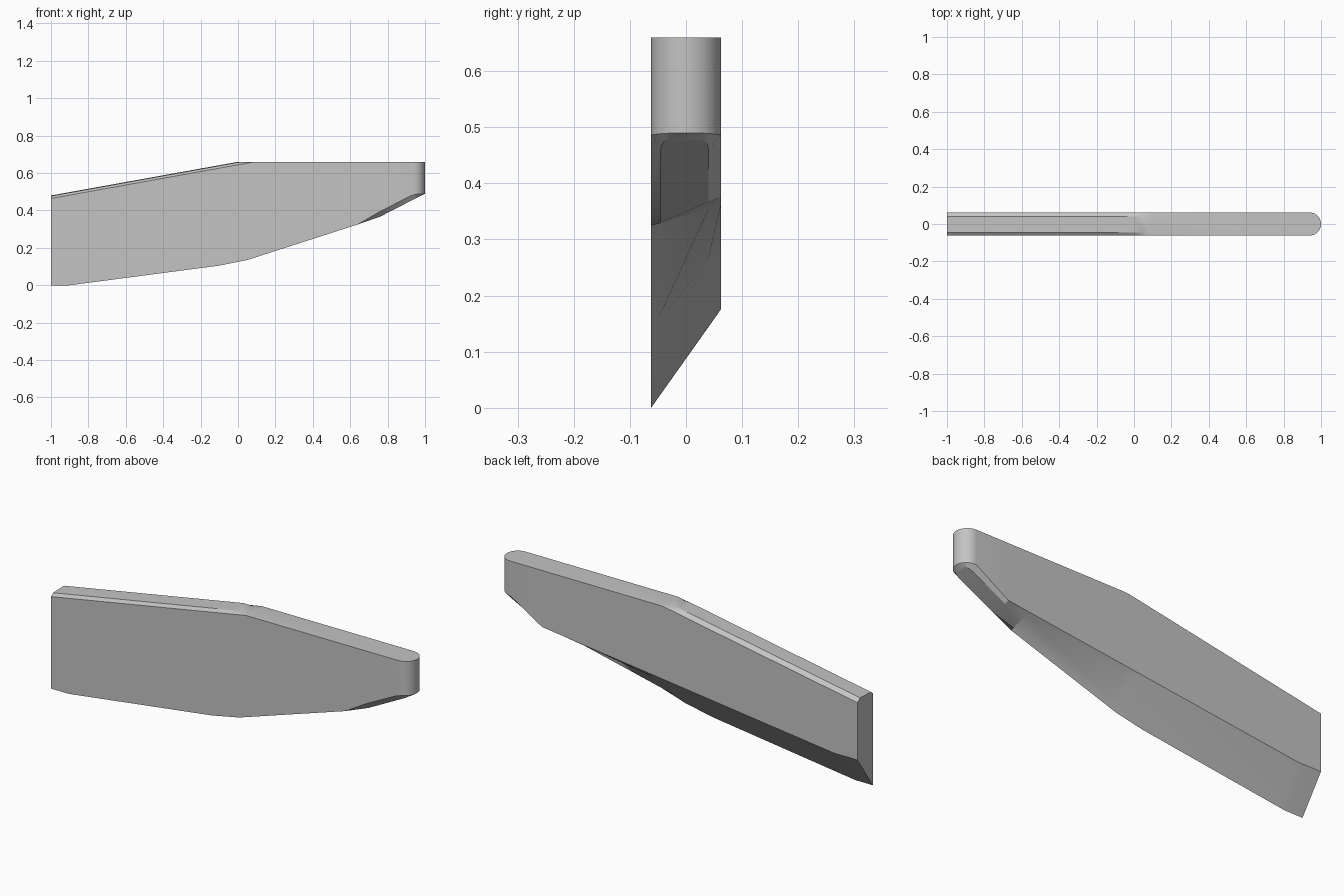
import bpy, bmesh, math

cube = bpy.data.objects.get("Cube")
if cube:
    bpy.data.objects.remove(cube, do_unlink=True)

HALF = 0.062          # half the thickness
NOSE = 1 - HALF       # where the rounded end begins
COLUMNS = (-1, -0.73, 0.65, 1)      # positions across the thickness
CROWN = (0.016, 0.003, 0, 0.016)    # drop of the eased top edges

# Lower edges as (x, z)
FRONT_EDGE = [(-1, 0), (-0.9, 0), (-0.1, 0.105), (0.05, 0.135),
              (0.64, 0.325), (0.76, 0.395), (NOSE, 0.485), (1, 0.49)]
BACK_EDGE = [(-1, 0.175), (-0.87, 0.175), (0.76, 0.375), (NOSE, 0.485), (1, 0.49)]
KEEL = [(0.76, 0.367), (1, 0.49)]


def along(points, x):
    """Height of a polyline at x."""
    for (x0, z0), (x1, z1) in zip(points, points[1:]):
        if x <= x1:
            return z0 + (z1 - z0) * (x - x0) / (x1 - x0)
    return points[-1][1]


def bottom(x, i):
    front, back = along(FRONT_EDGE, x), along(BACK_EDGE, x)
    if x > 0.75 and i in (1, 2):
        return along(KEEL, x)
    return front + (back - front) * (COLUMNS[i] + 1) / 2


def top(x, i):
    return min(0.66, 0.48 + 0.18 * (x + 1) - CROWN[i])


# Stations along the length, then around the rounded end
stations = [(x, HALF) for x in (-1, -0.9, -0.87, -0.1, 0, 0.05, 0.09, 0.64, 0.76)]
for k in range(9):
    a = math.radians(k * 10.5)
    stations.append((NOSE + HALF * math.sin(a), HALF * math.cos(a)))
stations[-1] = (1, stations[-1][1])

# Loft the closed sections into one solid
bm = bmesh.new()
rings = []
for x, w in stations:
    low = [bm.verts.new((x, w * c, bottom(x, i))) for i, c in enumerate(COLUMNS)]
    high = [bm.verts.new((x, w * c, top(x, i))) for i, c in enumerate(COLUMNS)]
    rings.append(low + high[::-1])
for r, s in zip(rings, rings[1:]):
    for i in range(len(r)):
        j = (i + 1) % len(r)
        bm.faces.new((r[i], r[j], s[j], s[i]))
bm.faces.new(rings[0])
bm.faces.new(rings[-1])
bmesh.ops.recalc_face_normals(bm, faces=bm.faces)

mesh = bpy.data.meshes.new("bevelled_blade")
bm.to_mesh(mesh)
bm.free()
blade = bpy.data.objects.new("bevelled_blade", mesh)
bpy.context.collection.objects.link(blade)

# Plain grey
grey = bpy.data.materials.new("light_grey")
grey.use_nodes = True
colour = (0.55, 0.55, 0.55, 1)
grey.diffuse_color = colour
grey.node_tree.nodes["Principled BSDF"].inputs["Base Color"].default_value = colour
mesh.materials.append(grey)

bpy.ops.object.select_all(action='DESELECT')
blade.select_set(True)
bpy.context.view_layer.objects.active = blade
bpy.ops.object.shade_smooth_by_angle(angle=math.radians(25))
